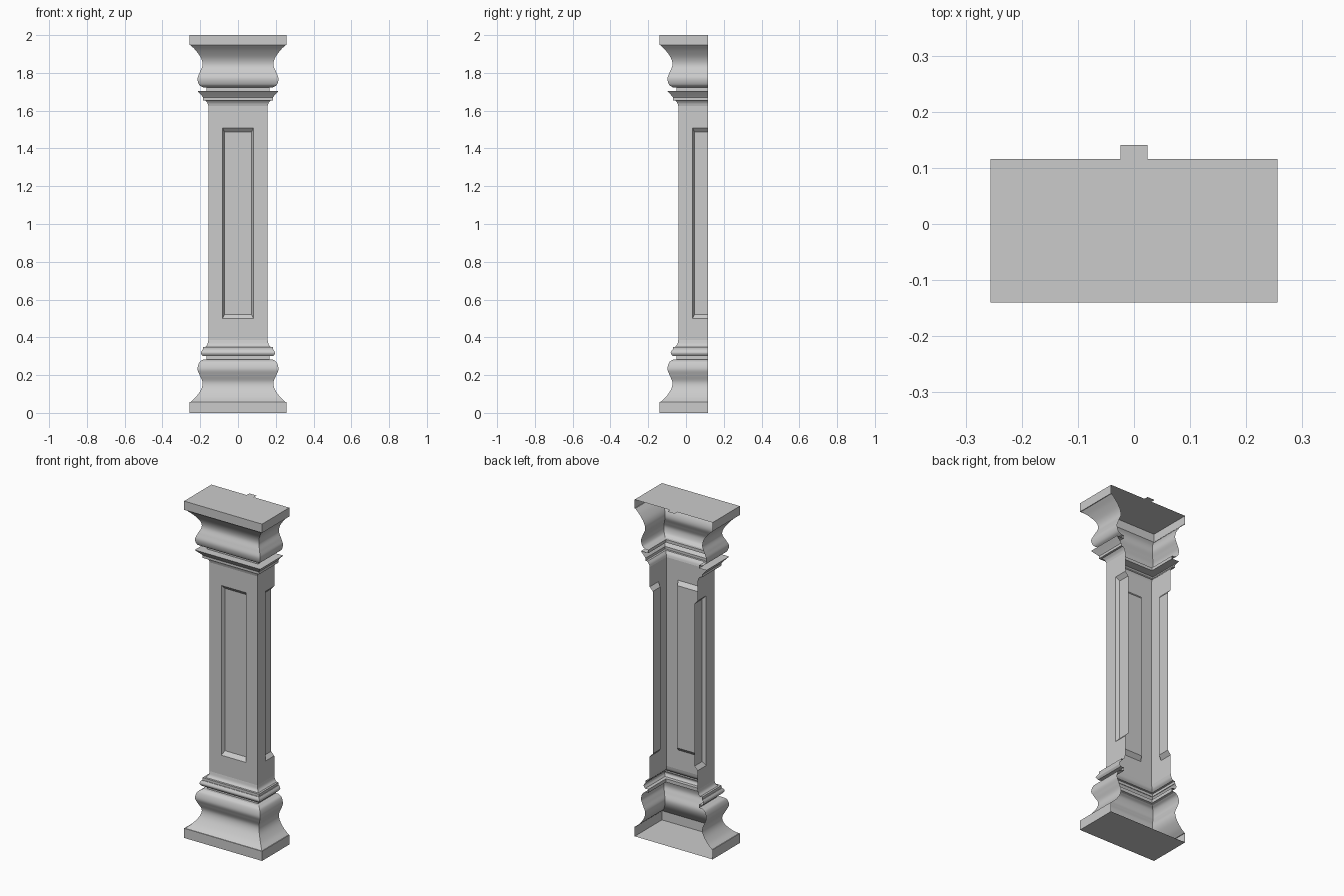
import bpy, bmesh, math
from mathutils import Matrix, Vector

if "Cube" in bpy.data.objects:
    bpy.data.objects.remove(bpy.data.objects["Cube"])

BACK = 0.116      # y of the open back plane, where the full square column is cut in half


def finish(name, bm):
    """Cut the square column in half, move it into place and shade it."""
    bmesh.ops.bisect_plane(bm, geom=bm.verts[:] + bm.edges[:] + bm.faces[:], dist=1e-6,
                           plane_co=(0, 0, 0), plane_no=(0, 1, 0), clear_outer=True)
    bmesh.ops.translate(bm, verts=bm.verts[:], vec=(0, BACK, 0))
    mesh = bpy.data.meshes.new(name)
    bm.to_mesh(mesh)
    bm.free()
    obj = bpy.data.objects.new(name, mesh)
    bpy.context.collection.objects.link(obj)
    bpy.ops.object.select_all(action='DESELECT')
    obj.select_set(True)
    bpy.context.view_layer.objects.active = obj
    bpy.ops.object.shade_smooth_by_angle(angle=math.radians(30))
    return obj


def curve(points, steps=6):
    """Smooth curve through the profile points."""
    p = [Vector(q) for q in points]
    p = [2 * p[0] - p[1]] + p + [2 * p[-1] - p[-2]]
    out = []
    for a, b, c, d in zip(p, p[1:], p[2:], p[3:]):
        for i in range(steps):
            t = i / steps
            out.append(tuple(0.5 * (2 * b + (c - a) * t + (2 * a - 5 * b + 4 * c - d) * t * t
                                    + (3 * b - a - 3 * c + d) * t ** 3)))
    return out + [tuple(p[-2])]


def moulding(name, profile, cap_bottom=False, cap_top=False):
    """Sweep a (half width, height) profile around a square."""
    bm = bmesh.new()
    rings = [[bm.verts.new((sx * r, sy * r, z))
              for sx, sy in ((-1, -1), (1, -1), (1, 1), (-1, 1))] for r, z in profile]
    for a, b in zip(rings, rings[1:]):
        for i in range(4):
            j = (i + 1) % 4
            bm.faces.new((a[i], a[j], b[j], b[i]))
    if cap_bottom:
        bm.faces.new(rings[0][::-1])
    if cap_top:
        bm.faces.new(rings[-1])
    return finish(name, bm)


# Base: plinth, swelling curve, neck, rounded band and cove
moulding("base", [(.256, 0), (.256, .057)]
         + curve([(.252, .057), (.222, .085), (.195, .125), (.188, .162), (.203, .2),
                  (.214, .232), (.205, .267), (.185, .282)])
         + [(.167, .282), (.167, .302)]
         + curve([(.188, .302), (.197, .318), (.188, .335)], 4)
         + [(.185, .335), (.185, .35)]
         + curve([(.173, .35), (.162, .363), (.157, .385)], 4), cap_bottom=True)

# Capital: cove, stepped band, sharp flared lip, neck, swelling curve and top slab
moulding("capital", curve([(.157, 1.625), (.162, 1.641), (.173, 1.655)], 4)
         + [(.185, 1.655), (.185, 1.67), (.19, 1.677), (.215, 1.705), (.167, 1.705),
            (.167, 1.723)]
         + curve([(.185, 1.723), (.206, 1.738), (.214, 1.77), (.203, 1.802), (.188, 1.84),
                  (.195, 1.877), (.222, 1.917), (.252, 1.948)])
         + [(.256, 1.948), (.256, 2)], cap_top=True)

# Shaft: the same recessed panel on every side
R, DEPTH = .157, .02
bm = bmesh.new()
rects = [(R, .385, 1.625, 0), (.081, .5, 1.508, 0), (.071, .522, 1.486, DEPTH)]
for side in range(4):
    turn = Matrix.Rotation(side * math.pi / 2, 3, 'Z')
    loops = [[bm.verts.new(turn @ Vector((x, d - R, z)))
              for x, z in ((-w, lo), (w, lo), (w, hi), (-w, hi))] for w, lo, hi, d in rects]
    for a, b in zip(loops, loops[1:]):
        for i in range(4):
            j = (i + 1) % 4
            bm.faces.new((a[i], a[j], b[j], b[i]))
    bm.faces.new(loops[-1])
bmesh.ops.remove_doubles(bm, verts=bm.verts[:], dist=1e-5)
finish("panelled_shaft", bm)

# Thin tab at the back edge of the top slab
bpy.ops.mesh.primitive_plane_add(size=1, location=(0, BACK + .0125, 2))
tab = bpy.context.object
tab.name = "top_tab"
tab.scale = (.049, .025, 1)
